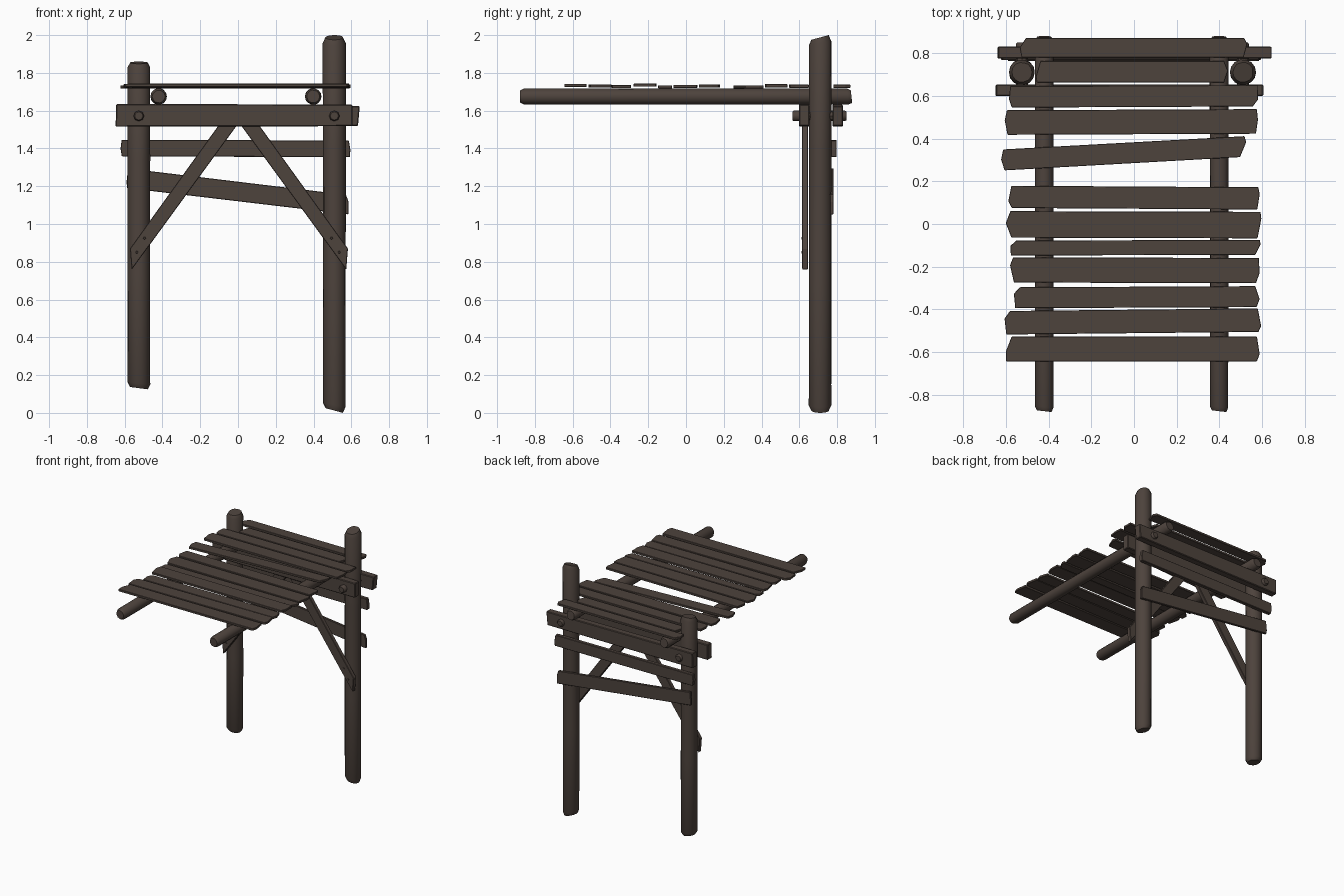
import bpy, bmesh, math, random
from mathutils import Matrix, Vector

random.seed(4)
if "Cube" in bpy.data.objects:
    bpy.data.objects.remove(bpy.data.objects["Cube"])

# One weathered wood colour for every part
wood = bpy.data.materials.new("dark_weathered_wood")
wood.use_nodes = True
COLOUR = (0.075, 0.056, 0.046, 1)
wood.diffuse_color = COLOUR
shader = wood.node_tree.nodes["Principled BSDF"]
shader.inputs["Base Color"].default_value = COLOUR
shader.inputs["Roughness"].default_value = 0.9


def finish(name, bm, smooth=False):
    bmesh.ops.recalc_face_normals(bm, faces=bm.faces)
    mesh = bpy.data.meshes.new(name)
    bm.to_mesh(mesh)
    bm.free()
    mesh.materials.append(wood)
    obj = bpy.data.objects.new(name, mesh)
    bpy.context.collection.objects.link(obj)
    if smooth:
        bpy.ops.object.select_all(action="DESELECT")
        obj.select_set(True)
        bpy.context.view_layer.objects.active = obj
        bpy.ops.object.shade_smooth_by_angle(angle=math.radians(40))
    return obj


def log(name, start, end, radius, sides=14, chamfer=0.025, slant=0.0, wobble=0.03):
    """Round timber with chamfered, slightly uneven ends."""
    start, end = Vector(start), Vector(end)
    length = (end - start).length
    turn = (end - start).to_track_quat("Z", "Y")
    stations = [(0, 0.78), (chamfer, 1), (length * 0.35, 1),
                (length * 0.7, 1), (length - chamfer, 1), (length, 0.78)]
    bm = bmesh.new()
    rings = []
    for i, (h, scale) in enumerate(stations):
        ring = []
        for k in range(sides):
            a = math.tau * k / sides
            r = radius * scale * (1 + random.uniform(-wobble, wobble))
            tilt = 0
            if i in (0, 1):
                tilt = slant * (1 + math.cos(a)) / 2
            elif i in (4, 5):
                tilt = -slant * (1 + math.sin(a)) / 2
            ring.append(bm.verts.new(start + turn @ Vector((r * math.cos(a), r * math.sin(a), h + tilt))))
        rings.append(ring)
    for low, high in zip(rings, rings[1:]):
        for k in range(sides):
            n = (k + 1) % sides
            bm.faces.new((low[k], low[n], high[n], high[k]))
    bm.faces.new(rings[0][::-1])
    bm.faces.new(rings[-1])
    return finish(name, bm, True)


def board(name, outline, base, thickness, upright=False, bevel=0.003):
    """Extrude an outline: flat ones rise along z, upright ones run back along y."""
    bm = bmesh.new()
    if upright:
        verts = [bm.verts.new((u, base, v)) for u, v in outline]
        shift = (0, thickness, 0)
    else:
        verts = [bm.verts.new((u, v, base)) for u, v in outline]
        shift = (0, 0, thickness)
    face = bm.faces.new(verts)
    grown = bmesh.ops.extrude_face_region(bm, geom=[face])
    bmesh.ops.translate(bm, vec=shift, verts=[g for g in grown["geom"] if isinstance(g, bmesh.types.BMVert)])
    obj = finish(name, bm)
    mod = obj.modifiers.new("worn_edges", "BEVEL")
    mod.width = bevel
    mod.segments = 1
    return obj


def rough_outline(x0, x1, left, right, height, cut=0.018):
    """Plank outline with crooked sawn ends; left and right are end centres."""
    h = height / 2
    j = lambda: random.uniform(0, cut)
    return [(x0 + j(), left - h), (x1 - j(), right - h),
            (x1, right + random.uniform(-h, h) * 0.5),
            (x1 - j(), right + h), (x0 + j(), left + h),
            (x0, left + random.uniform(-h, h) * 0.5)]


# Two upright posts of different length
POST_Y = 0.71
log("right_post", (-0.525, POST_Y, 0.125), (-0.525, POST_Y, 1.86), 0.06, slant=0.012)
log("left_post", (0.51, POST_Y, 0), (0.51, POST_Y, 2.0), 0.06, chamfer=0.03, slant=0.025)

# Long round beams carrying the roof
for name, x in (("right_roof_beam", -0.42), ("left_roof_beam", 0.398)):
    log(name, (x, -0.88, 1.675), (x, 0.88, 1.675), 0.043, chamfer=0.02, slant=0.008)

# Paired clamp beams either side of the posts
board("front_clamp_beam", [(-0.648, 1.515), (0.605, 1.518), (0.605, 1.633), (-0.645, 1.635)],
      0.598, 0.055, True, 0.005)
board("back_clamp_beam", [(-0.64, 1.515), (0.635, 1.518), (0.645, 1.625), (-0.636, 1.633)],
      0.775, 0.055, True, 0.005)

# Bolts passing through clamps and posts
for name, x in (("right_bolt", -0.525), ("left_bolt", 0.51)):
    log(name, (x, 0.563, 1.572), (x, 0.85, 1.572), 0.028, sides=8, chamfer=0.008, wobble=0)

# Diagonal braces with upright-cut lower ends, and their nails
brace = [(-0.563, 0.758), (0.0, 1.53), (-0.09, 1.54), (-0.572, 0.87)]
for side, s in (("right", 1), ("left", -1)):
    board(side + "_brace", [(s * x + (0.01 if s < 0 else 0), z) for x, z in brace],
          0.615, 0.032, True)
    for i, (x, z) in enumerate(((-0.535, 0.85), (-0.495, 0.925))):
        log(f"{side}_brace_nail_{i + 1}", (s * x, 0.611, z), (s * x, 0.625, z),
            0.007, sides=6, chamfer=0.002, wobble=0)

# Back rails, the lower one hanging crooked
board("upper_back_rail", rough_outline(-0.622, 0.595, 1.402, 1.398, 0.088), 0.768, 0.03, True)
board("lower_back_rail", rough_outline(-0.59, 0.585, 1.242, 1.103, 0.104), 0.762, 0.02, True)

# Roof planks: right end, left end, y at each end, width, lift
planks = [
    (-0.535, 0.53, 0.825, 0.825, 0.09, 0.004),
    (-0.46, 0.44, 0.712, 0.712, 0.1, 0),
    (-0.585, 0.58, 0.595, 0.6, 0.1, 0.004),
    (-0.605, 0.58, 0.475, 0.48, 0.115, 0.006),
    (-0.622, 0.525, 0.3, 0.362, 0.098, 0),
    (-0.588, 0.588, 0.127, 0.12, 0.104, 0.005),
    (-0.6, 0.596, -0.002, -0.005, 0.124, 0.003),
    (-0.578, 0.592, -0.112, -0.11, 0.07, 0),
    (-0.58, 0.587, -0.215, -0.218, 0.118, 0.01),
    (-0.562, 0.588, -0.345, -0.34, 0.098, 0.002),
    (-0.606, 0.595, -0.462, -0.45, 0.11, 0.005),
    (-0.6, 0.588, -0.585, -0.585, 0.116, 0.008),
]
for i, (x0, x1, y0, y1, width, lift) in enumerate(planks):
    board(f"roof_plank_{i + 1}", rough_outline(x0, x1, y0, y1, width, 0.03),
          1.717 + lift, 0.017, bevel=0.002)
